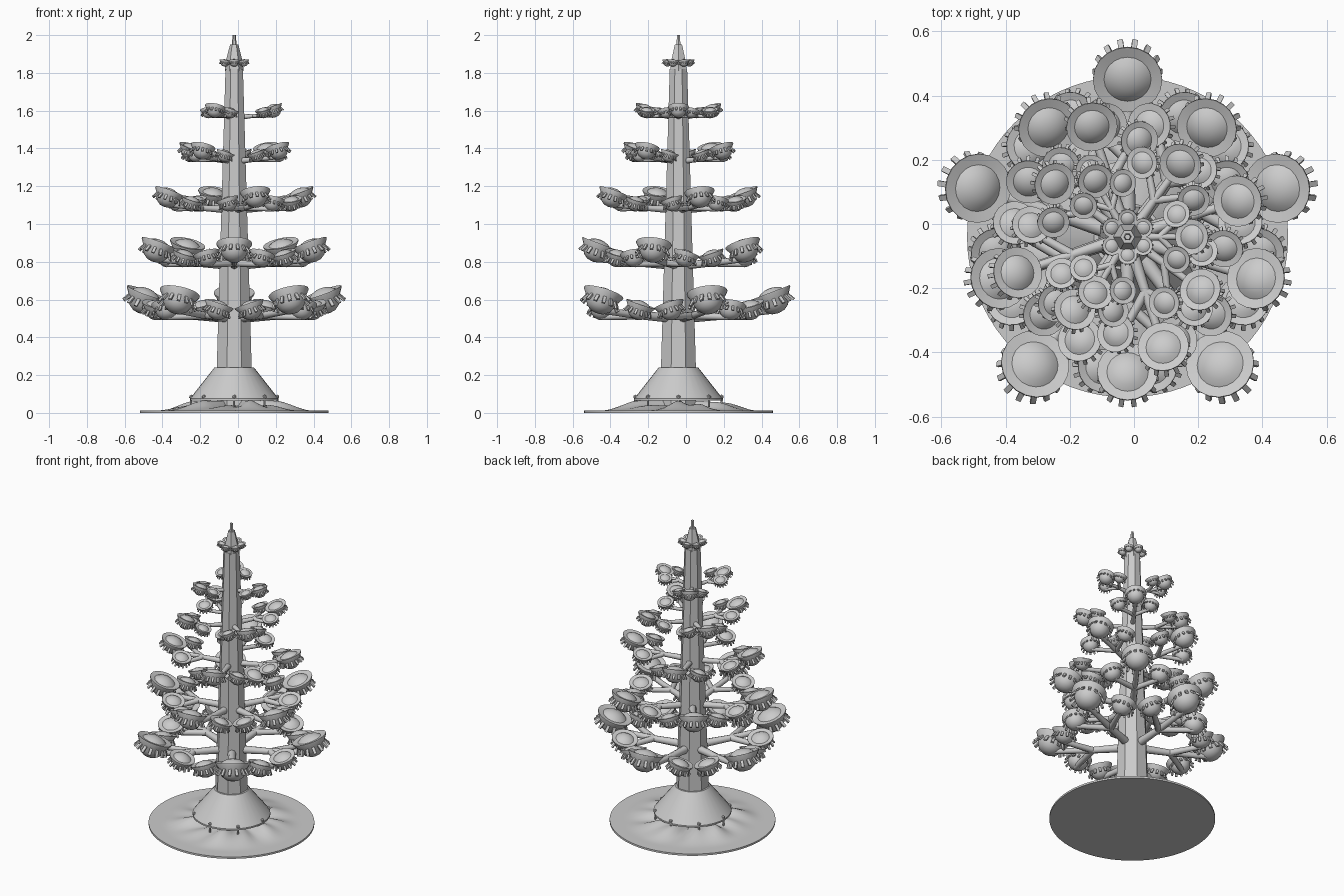
import bpy, bmesh, math
from mathutils import Vector, Matrix

cube = bpy.data.objects.get("Cube")
if cube:
    bpy.data.objects.remove(cube, do_unlink=True)

AXIS = Vector((-0.02, -0.04, 0))  # trunk axis, slightly off centre

grey = bpy.data.materials.new("plain_grey")
grey.use_nodes = True
grey.diffuse_color = (0.6, 0.6, 0.6, 1)
grey.node_tree.nodes["Principled BSDF"].inputs["Base Color"].default_value = (0.6, 0.6, 0.6, 1)


def polar(r, deg, z=0.0):
    a = math.radians(deg)
    return Vector((r * math.cos(a), r * math.sin(a), z))


def to_mesh(bm, name, smooth=None):
    bmesh.ops.recalc_face_normals(bm, faces=bm.faces)
    mesh = bpy.data.meshes.new(name)
    bm.to_mesh(mesh)
    bm.free()
    mesh.materials.append(grey)
    if smooth:
        mesh.shade_smooth()
        mesh.set_sharp_from_angle(angle=math.radians(smooth))
    return mesh


def place(mesh, name, loc=AXIS):
    obj = bpy.data.objects.new(name, mesh)
    obj.location = loc
    bpy.context.collection.objects.link(obj)
    return obj


def lathe(bm, profile, sides, turn=0.0):
    """Spin (radius, height) points; a zero radius closes into a pole."""
    rings = []
    for r, z in profile:
        if r == 0:
            rings.append([bm.verts.new((0, 0, z))] * sides)
        else:
            rings.append([bm.verts.new(polar(r, turn + 360 * i / sides, z)) for i in range(sides)])
    for low, high in zip(rings, rings[1:]):
        for i in range(sides):
            j = (i + 1) % sides
            corners = [low[i], low[j], high[j], high[i]]
            bm.faces.new(list(dict.fromkeys(corners)))


def tube(bm, a, b, ra, rb, sides=8):
    """Tapered rod between two points."""
    d = b - a
    matrix = Matrix.Translation((a + b) / 2) @ d.to_track_quat('Z', 'Y').to_matrix().to_4x4()
    bmesh.ops.create_cone(bm, cap_ends=True, segments=sides, radius1=ra, radius2=rb,
                          depth=d.length, matrix=matrix)


# Saucer of unit rim radius, with its rim at the origin
bm = bmesh.new()
lathe(bm, [(0, 0.24), (0.25, 0.21), (0.5, 0.12), (0.68, -0.02), (1, 0.03), (1, -0.03),
           (0.77, -0.38), (0.72, -0.58), (0.58, -0.82), (0.33, -1.0), (0, -1.06)], 20)
TEETH = 14
for i in range(TEETH):
    turn = Matrix.Rotation(math.tau * i / TEETH, 4, 'Z')
    lean = Matrix.Translation((0.86, 0, -0.5)) @ Matrix.Rotation(math.radians(-30), 4, 'Y')
    bmesh.ops.create_cube(bm, size=1, matrix=turn @ lean @ Matrix.Diagonal((0.1, 0.16, 0.42, 1)))
saucer_mesh = to_mesh(bm, "saucer", 35)


def saucer(name, centre, normal, radius):
    obj = place(saucer_mesh, name, AXIS + centre)
    obj.rotation_mode = 'QUATERNION'
    obj.rotation_quaternion = normal.to_track_quat('Z', 'Y')
    obj.scale = (radius,) * 3


# Ground disc with a rippled mound
bm = bmesh.new()
lathe(bm, [(0, 0), (0.5, 0), (0.5, 0.012)] + [(0.5 - 0.02 * k, 0.012) for k in range(1, 25)]
      + [(0, 0.012)], 72)
for v in bm.verts:
    r = math.hypot(v.co.x, v.co.y)
    if v.co.z > 0.01 and r < 0.42:
        a = math.atan2(v.co.y, v.co.x)
        t = min(1, (0.42 - r) / 0.2)
        ripple = 0.55 + 0.25 * math.sin(5 * a + 1) + 0.2 * math.sin(11 * a + 9 * r)
        v.co.z += 0.055 * t * t * (3 - 2 * t) * ripple
place(to_mesh(bm, "ground_disc", 40), "ground_disc")

# Flared skirt at the foot, with a ring of bolts
bm = bmesh.new()
lathe(bm, [(0.215, 0.07), (0.235, 0.065), (0.235, 0.075), (0.105, 0.24), (0.09, 0.24)], 32)
place(to_mesh(bm, "foot_skirt", 30), "foot_skirt")
bm = bmesh.new()
for i in range(8):
    bmesh.ops.create_icosphere(bm, subdivisions=1, radius=0.012,
                               matrix=Matrix.Translation(polar(0.228, 45 * i, 0.085)))
    tube(bm, polar(0.228, 45 * i, 0.03), polar(0.228, 45 * i, 0.08), 0.006, 0.006, 6)
place(to_mesh(bm, "skirt_bolts"), "skirt_bolts")

# Tapered trunk and pointed cap
bm = bmesh.new()
lathe(bm, [(0, 0.03), (0.1, 0.03), (0.1, 0.24), (0.05, 1.82), (0, 1.82)], 8, 22.5)
place(to_mesh(bm, "trunk"), "trunk")
bm = bmesh.new()
lathe(bm, [(0, 1.81), (0.05, 1.81), (0.045, 1.86), (0.022, 1.95), (0.012, 1.95),
           (0.009, 2.0), (0, 2.0)], 6)
place(to_mesh(bm, "cap"), "cap")

# Tiers: branch count, first angle, reach, main height, side height, main rim, side rim
TIERS = [
    (5, 18, 0.49, 0.635, 0.575, 0.108, 0.08),
    (5, 54, 0.42, 0.895, 0.845, 0.095, 0.07),
    (4, 18, 0.36, 1.17, 1.13, 0.08, 0.06),
    (4, 54, 0.28, 1.41, 1.38, 0.066, 0.05),
    (3, 0, 0.2, 1.62, 1.605, 0.055, 0.043),
]
for t, (count, first, reach, z_main, z_side, r_main, r_side) in enumerate(TIERS, 1):
    thick = 0.19 * r_main
    for b in range(count):
        angle = first + 360 * b / count
        bm = bmesh.new()
        root = polar(0.04, angle, z_side - 0.9 * r_side)
        fork = polar(0.5 * reach, angle, z_side - 0.75 * r_side)
        tube(bm, root, fork, 1.3 * thick, thick)
        # one main saucer at the tip, two smaller ones beside it
        for side in (-1, 0, 1):
            a = angle + 25 * side
            if side:
                centre, rim = polar(0.84 * reach, a, z_side), r_side
                normal = polar(-0.26, a, 1) + polar(0.36, angle + 90 * side)
            else:
                centre, rim = polar(reach, a, z_main), r_main
                normal = polar(-0.38, a, 1)
            normal.normalize()
            tube(bm, fork, centre - normal * 0.9 * rim, thick, 0.8 * thick)
            saucer(f"tier_{t}_saucer", centre, normal, rim)
        place(to_mesh(bm, "branch", 50), f"tier_{t}_branch")

# Ring of small saucers below the cap
for i in range(6):
    a = 30 + 60 * i
    saucer("crown_saucer", polar(0.056, a, 1.865), polar(-0.2, a, 1).normalized(), 0.03)
